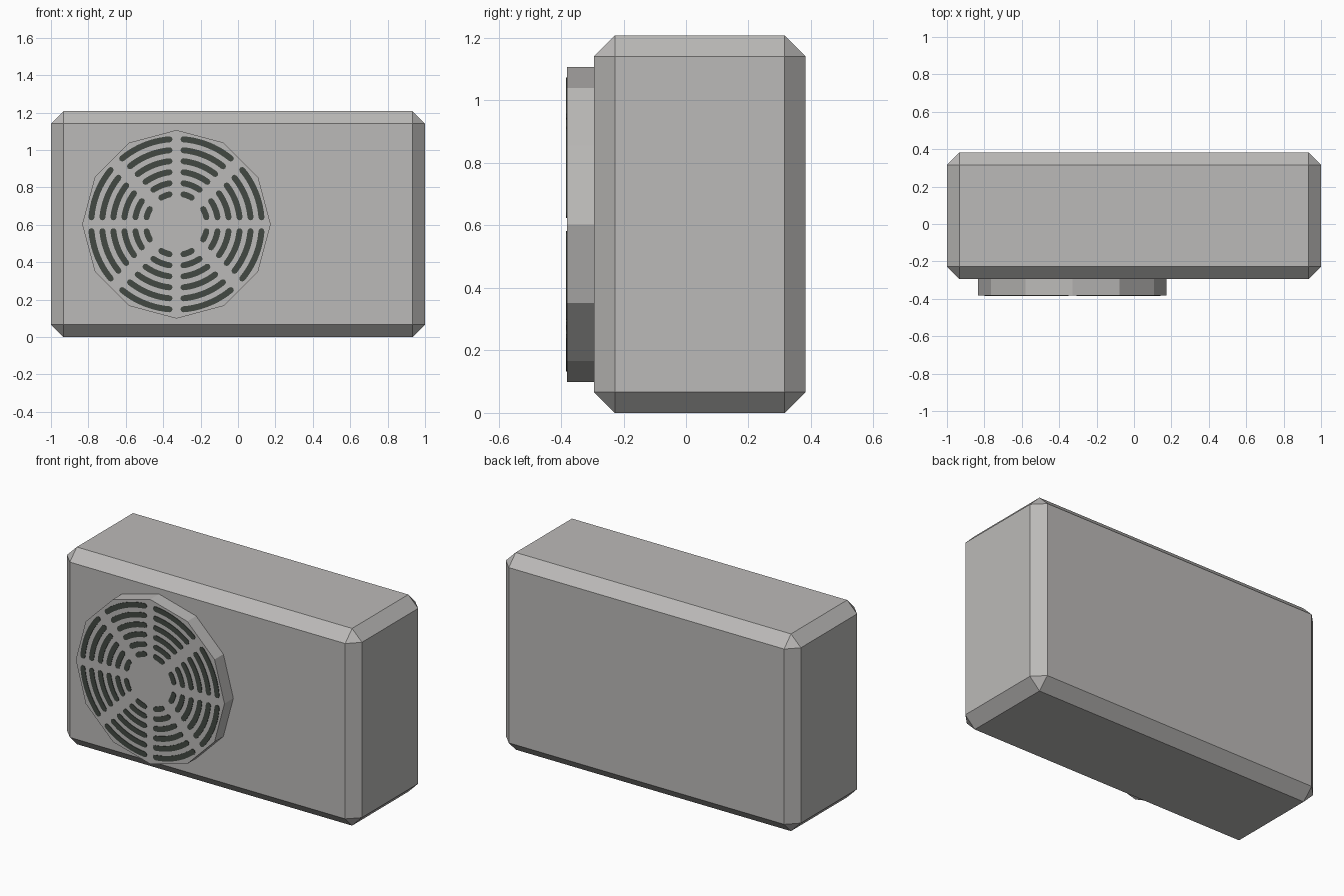
import bpy
import bmesh
from math import pi, sin, cos, asin
from mathutils import Matrix, Vector

cube = bpy.data.objects.get("Cube")
if cube:
    bpy.data.objects.remove(cube, do_unlink=True)


def make_material(name, rgb):
    mat = bpy.data.materials.new(name)
    mat.use_nodes = True
    color = (*rgb, 1.0)
    mat.diffuse_color = color
    mat.node_tree.nodes["Principled BSDF"].inputs["Base Color"].default_value = color
    return mat


def make_object(name, bm, mat):
    bmesh.ops.recalc_face_normals(bm, faces=bm.faces)
    mesh = bpy.data.meshes.new(name)
    bm.to_mesh(mesh)
    bm.free()
    mesh.materials.append(mat)
    obj = bpy.data.objects.new(name, mesh)
    bpy.context.collection.objects.link(obj)
    return obj


casing_grey = make_material("casing grey", (0.5, 0.49, 0.48))
slot_dark = make_material("dark vent", (0.055, 0.066, 0.055))

BODY_FRONT, BODY_BACK, HEIGHT = -0.295, 0.383, 1.208
FAN = Vector((-0.329, -0.381, 0.603))
FAN_RADIUS = 0.504

# Chamfered casing
bm = bmesh.new()
size = Vector((2, BODY_BACK - BODY_FRONT, HEIGHT))
bmesh.ops.create_cube(bm, size=1)
bmesh.ops.scale(bm, vec=size, verts=bm.verts)
bmesh.ops.translate(bm, vec=(0, (BODY_FRONT + BODY_BACK) / 2, HEIGHT / 2), verts=bm.verts)
bmesh.ops.bevel(bm, geom=bm.edges[:], offset=0.067, segments=1, affect='EDGES')
make_object("casing", bm, casing_grey)

# Twelve-sided fan cover
bm = bmesh.new()
depth = BODY_FRONT + 0.01 - FAN.y
bmesh.ops.create_cone(bm, cap_ends=True, segments=12, radius1=FAN_RADIUS,
                      radius2=FAN_RADIUS, depth=depth)
# Put one corner exactly at the top, then stand the disc up to face the front
first = bm.verts[:][0].co
turn = pi / 2 - Vector((1, 0)).angle_signed(Vector((first.x, first.y)))
bmesh.ops.rotate(bm, cent=(0, 0, 0), matrix=Matrix.Rotation(turn, 3, 'Z'), verts=bm.verts)
bmesh.ops.rotate(bm, cent=(0, 0, 0), matrix=Matrix.Rotation(pi / 2, 3, 'X'), verts=bm.verts)
bmesh.ops.translate(bm, vec=FAN + Vector((0, depth / 2, 0)), verts=bm.verts)
make_object("fan_cover", bm, casing_grey)


def slot_outline(radius, start, end, half):
    """Curved slot with round ends, as (x, z) points around the fan centre."""
    steps = 10
    points = []
    for r, a, b in ((radius + half, start, end), (radius - half, end, start)):
        for i in range(steps + 1):
            t = a + (b - a) * i / steps
            points.append((r * cos(t), r * sin(t)))
        # Round cap at the end of this arc
        direction = 0 if b == end else pi
        for i in range(1, 4):
            t = b + direction + pi * i / 4
            points.append((radius * cos(b) + half * cos(t),
                           radius * sin(b) + half * sin(t)))
    return points


# Vent slots: six rings, eight sectors, with spokes left between them
bm = bmesh.new()
HALF = 0.016
for ring in range(6):
    radius = 0.164 + ring * 0.0584
    straight = asin((0.021 + HALF) / radius)
    diagonal = asin((0.027 + HALF) / radius)
    for sector in range(8):
        before, after = (straight, diagonal) if sector % 2 == 0 else (diagonal, straight)
        start = sector * pi / 4 + before
        end = (sector + 1) * pi / 4 - after
        verts = [bm.verts.new(FAN + Vector((x, -0.003, z)))
                 for x, z in slot_outline(radius, start, end, HALF)]
        face = bm.faces.new(verts)
        extruded = bmesh.ops.extrude_face_region(bm, geom=[face], use_keep_orig=True)
        moved = [v for v in extruded["geom"] if isinstance(v, bmesh.types.BMVert)]
        bmesh.ops.translate(bm, vec=(0, 0.005, 0), verts=moved)
make_object("vent_slots", bm, slot_dark)
